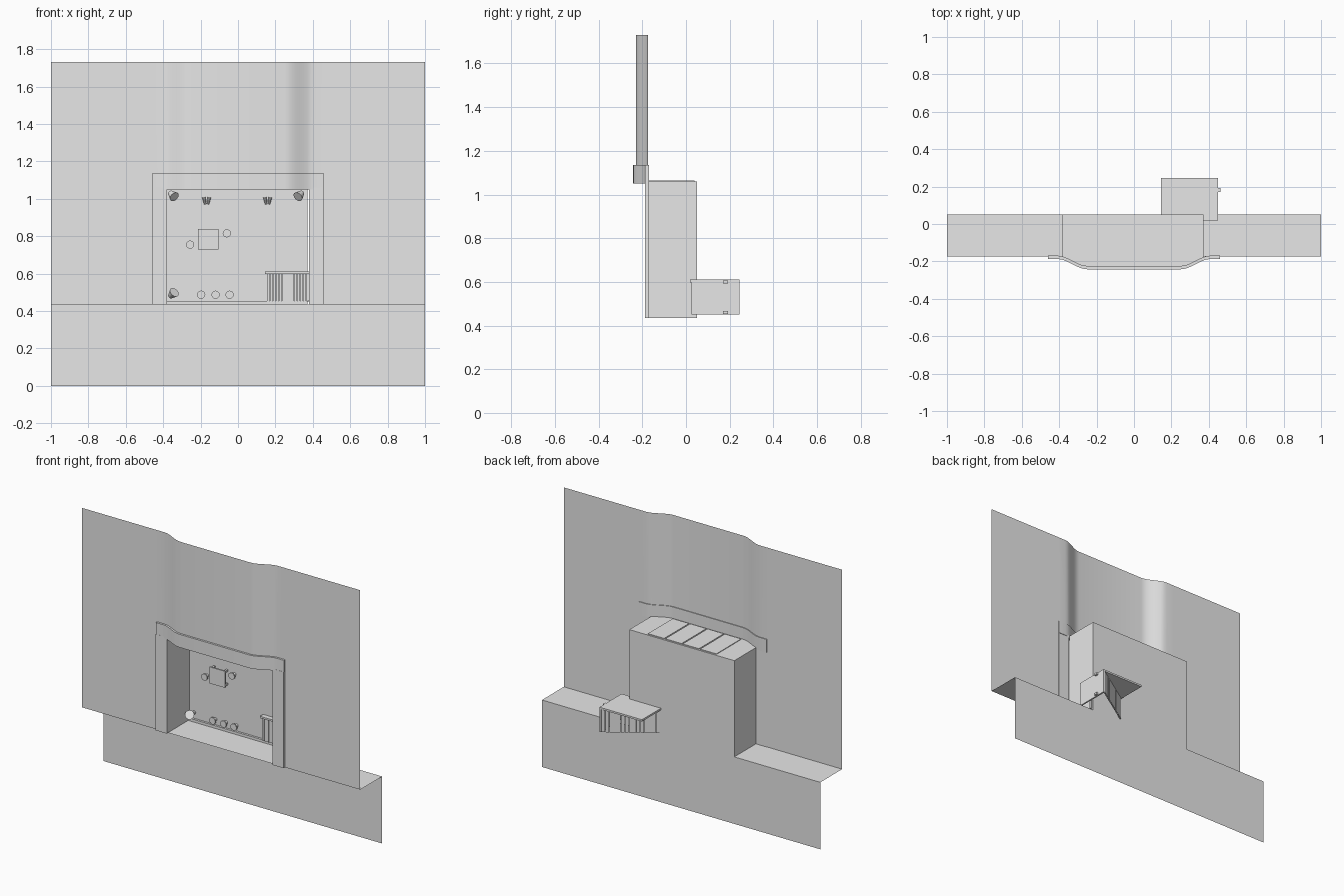
import bpy, bmesh, math
from mathutils import Vector, Matrix

cube = bpy.data.objects.get("Cube")
if cube:
    bpy.data.objects.remove(cube, do_unlink=True)

grey = bpy.data.materials.new("light grey")
grey.use_nodes = True
grey.diffuse_color = (0.8, 0.8, 0.8, 1)
grey.node_tree.nodes["Principled BSDF"].inputs["Base Color"].default_value = (0.8, 0.8, 0.8, 1)

FLAT_Y, BACK_Y, LEDGE_Z, ROOF_Z, TOP_Z = -0.174, 0.05, 0.435, 1.06, 1.73
ROOM_L, ROOM_R = 0.372, -0.382


def add(name, bm, smooth=False):
    mesh = bpy.data.meshes.new(name)
    bmesh.ops.remove_doubles(bm, verts=bm.verts, dist=0.0002)
    bm.to_mesh(mesh)
    bm.free()
    mesh.materials.append(grey)
    ob = bpy.data.objects.new(name, mesh)
    bpy.context.collection.objects.link(ob)
    if smooth:
        bpy.ops.object.select_all(action="DESELECT")
        ob.select_set(True)
        bpy.context.view_layer.objects.active = ob
        bpy.ops.object.shade_smooth_by_angle(angle=math.radians(35))
    return ob


def face(bm, pts):
    return bm.faces.new([bm.verts.new(p) for p in pts])


def block(bm, lo, hi, turn=0):
    lo, hi = Vector(lo), Vector(hi)
    m = Matrix.Translation((lo + hi) / 2) @ Matrix.Rotation(turn, 4, "Z") @ Matrix.Diagonal((*(hi - lo), 1))
    bmesh.ops.create_cube(bm, size=1, matrix=m)


def box(name, lo, hi):
    bm = bmesh.new()
    block(bm, lo, hi)
    return add(name, bm)


def cone(bm, start, direction, r1, r2, depth, sides=12):
    d = Vector(direction).normalized()
    m = Matrix.Translation(Vector(start) + d * depth / 2) @ d.to_track_quat("Z", "Y").to_matrix().to_4x4()
    bmesh.ops.create_cone(bm, cap_ends=True, segments=sides, radius1=r1, radius2=r2, depth=depth, matrix=m)


def bulge(x):
    t = min(max((0.41 - abs(x)) / 0.16, 0), 1)
    return FLAT_Y - 0.055 * t * t * (3 - 2 * t)


# Curved upper wall with the window opening left out
bend = [0.25 + 0.16 * i / 8 for i in range(9)]
xs = sorted({s * x for s in (-1, 1) for x in bend + [0.38, 0.46, 1.0]})
bm = bmesh.new()
for a, b in zip(xs, xs[1:]):
    levels = [1.1, TOP_Z] if max(abs(a), abs(b)) < 0.385 else [LEDGE_Z, 1.1, TOP_Z]
    for z0, z1 in zip(levels, levels[1:]):
        ya, yb = [(bulge(x) if z0 > 1 else FLAT_Y) for x in (a, b)]
        wall_a, wall_b = [(bulge(x) if z1 > 1 else FLAT_Y) for x in (a, b)]
        face(bm, [(a, ya, z0), (b, yb, z0), (b, wall_b, z1), (a, wall_a, z1)])
add("upper_wall", bm, True)

# Ledge and lower wall
bm = bmesh.new()
face(bm, [(-1, FLAT_Y, LEDGE_Z), (1, FLAT_Y, LEDGE_Z), (1, BACK_Y, LEDGE_Z), (-1, BACK_Y, LEDGE_Z)])
face(bm, [(-1, BACK_Y, 0), (1, BACK_Y, 0), (1, BACK_Y, LEDGE_Z), (-1, BACK_Y, LEDGE_Z)])
add("ledge_and_lower_wall", bm)

# Window frame: curved head and two straight jambs
bm = bmesh.new()
path = [x for x in xs if abs(x) < 0.5]
for a, b in zip(path, path[1:]):
    fa, fb = bulge(a) - 0.013, bulge(b) - 0.013
    sec_a = [(a, fa, 1.05), (a, fa + 0.018, 1.05), (a, fa + 0.018, 1.135), (a, fa, 1.135)]
    sec_b = [(b, fb, 1.05), (b, fb + 0.018, 1.05), (b, fb + 0.018, 1.135), (b, fb, 1.135)]
    for i in range(4):
        j = (i + 1) % 4
        face(bm, [sec_a[i], sec_b[i], sec_b[j], sec_a[j]])
    if a == path[0]:
        face(bm, sec_a)
    if b == path[-1]:
        face(bm, sec_b)
add("frame_head", bm, True)
for side, s in (("left", 1), ("right", -1)):
    x0, x1 = sorted((s * 0.38, s * 0.46))
    box(side + "_frame_jamb", (x0, -0.188, LEDGE_Z), (x1, -0.172, 1.06))

# Room shell behind the window
bm = bmesh.new()
for x in (ROOM_R, ROOM_L):
    face(bm, [(x, FLAT_Y, LEDGE_Z), (x, BACK_Y, LEDGE_Z), (x, BACK_Y, ROOF_Z), (x, FLAT_Y, ROOF_Z)])
face(bm, [(ROOM_R, BACK_Y, LEDGE_Z), (ROOM_L, BACK_Y, LEDGE_Z), (ROOM_L, BACK_Y, ROOF_Z), (ROOM_R, BACK_Y, ROOF_Z)])
front = [(x, bulge(x), ROOF_Z) for x in path if ROOM_R < x < ROOM_L]
face(bm, [(ROOM_R, BACK_Y, ROOF_Z), (ROOM_R, FLAT_Y, ROOF_Z)] + front
     + [(ROOM_L, FLAT_Y, ROOF_Z), (ROOM_L, BACK_Y, ROOF_Z)])
add("room_shell", bm)
box("room_skirting", (ROOM_R, 0.035, LEDGE_Z), (ROOM_L, 0.049, 0.452))

# Roof panels
for i in range(4):
    x = -0.25 + i * 0.125
    box("roof_panel_%d" % (i + 1), (x + 0.004, -0.215, ROOF_Z - 0.001), (x + 0.121, 0.04, ROOF_Z + 0.004))

# Counter with staves, top and side door
box("counter_top", (0.145, 0.018, 0.598), (0.45, 0.245, 0.61))
box("counter_side", (0.44, 0.025, 0.45), (0.45, 0.245, 0.598))
bm = bmesh.new()
for i in range(14):
    x = 0.155 + i * 0.0162
    block(bm, (x, 0.027, 0.452), (x + 0.014, 0.04, 0.598))
add("counter_front_staves", bm)
bm = bmesh.new()
angle = math.atan2(0.19, 0.29)
for i in range(15):
    t = (i + 0.5) / 15
    x, y = 0.152 + 0.288 * t, 0.052 + 0.188 * t
    block(bm, (x - 0.0105, y - 0.004, 0.45), (x + 0.0105, y + 0.004, 0.598), angle)
add("counter_diagonal_staves", bm)
for i, z in enumerate((0.46, 0.6)):
    box("counter_hinge_%d" % (i + 1), (0.449, 0.17, z - 0.007), (0.463, 0.192, z + 0.007))

# Table and stools fixed to the back plane
box("table_top", (-0.213, 0.012, 0.73), (-0.103, 0.022, 0.837))
bm = bmesh.new()
for x in (-0.203, -0.113):
    for z in (0.74, 0.827):
        block(bm, (x - 0.006, 0.022, z - 0.006), (x + 0.006, BACK_Y, z + 0.006))
add("table_legs", bm)
for i, (x, z) in enumerate([(-0.256, 0.755), (-0.06, 0.815), (-0.197, 0.487), (-0.12, 0.487), (-0.045, 0.487)]):
    bm = bmesh.new()
    cone(bm, (x, BACK_Y, z), (0, -1, 0), 0.011, 0.011, 0.025)
    cone(bm, (x, 0.027, z), (0, -1, 0), 0.022, 0.022, 0.009)
    add("stool_%d" % (i + 1), bm, True)

# Corner lamps aimed into the room
for i, (x, z, dx, dz) in enumerate([(-0.35, 1.02, 1, -1), (0.33, 1.02, -1, -1), (-0.35, 0.49, 1, 1)]):
    bm = bmesh.new()
    cone(bm, (x, BACK_Y, z), (0, -1, 0), 0.012, 0.012, 0.04, 8)
    cone(bm, (x - dx * 0.012, 0.015, z - dz * 0.012), (dx, -1.2, dz), 0.014, 0.028, 0.04)
    add("corner_lamp_%d" % (i + 1), bm, True)

# Paired wall pegs
for name, x in (("right", -0.168), ("left", 0.158)):
    bm = bmesh.new()
    for s in (-1, 1):
        cone(bm, (x + s * 0.007, 0.035, 0.97), (s * 0.2, 0, 1), 0.006, 0.009, 0.038, 8)
        cone(bm, (x + s * 0.01, BACK_Y, 0.99), (0, -1, 0), 0.004, 0.004, 0.016, 6)
    add(name + "_wall_pegs", bm)
